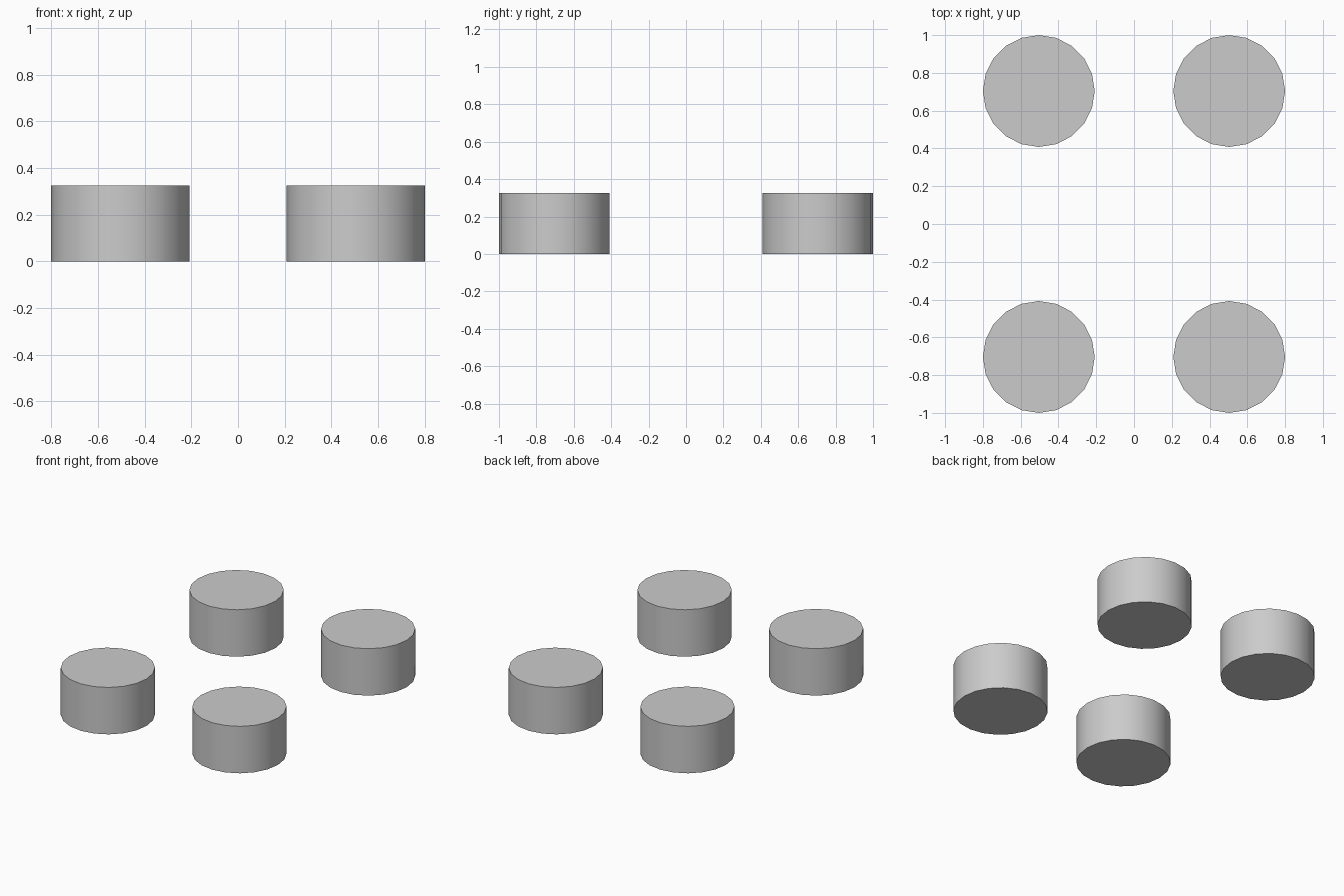
import bpy
import math

if "Cube" in bpy.data.objects:
    bpy.data.objects.remove(bpy.data.objects["Cube"])

RADIUS, HEIGHT = 0.296, 0.325
X, Y = 0.504, 0.704


def add_puck(name, x, y):
    """Short 20-sided cylinder standing on the ground."""
    bpy.ops.mesh.primitive_cylinder_add(
        vertices=20, radius=RADIUS, depth=HEIGHT, location=(x, y, HEIGHT / 2))
    puck = bpy.context.object
    puck.name = name
    bpy.ops.object.shade_smooth_by_angle(angle=math.radians(30))


# Four matching cylinders at the corners of a rectangle
for side, sx in (("left", -1), ("right", 1)):
    for end, sy in (("front", -1), ("back", 1)):
        add_puck(f"{end}_{side}_cylinder", sx * X, sy * Y)
